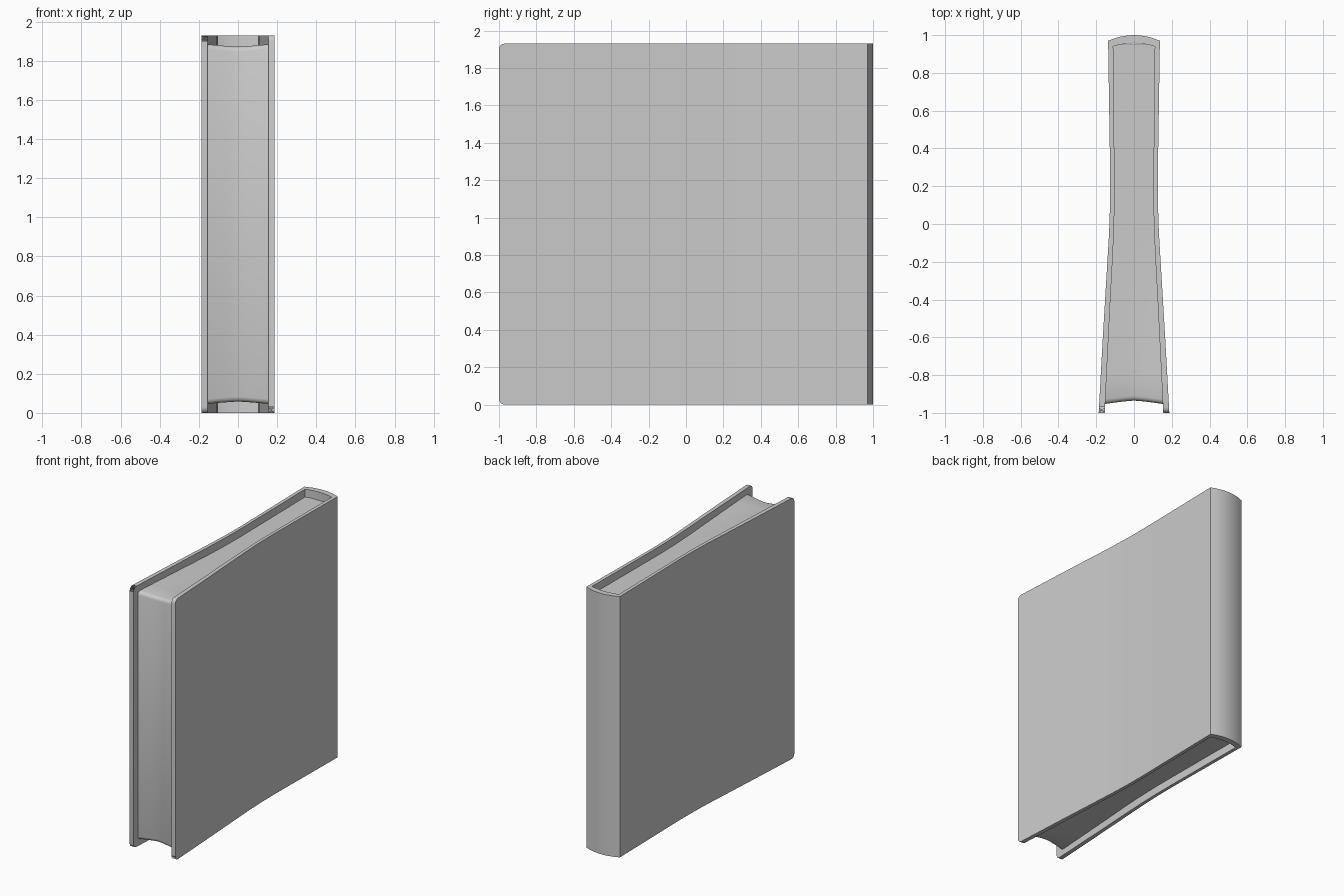
import bpy, bmesh

if "Cube" in bpy.data.objects:
    bpy.data.objects.remove(bpy.data.objects["Cube"])

HEIGHT = 1.93
# y, outer half width, inner half width, from fore edge to spine
STATIONS = [(-1.0, .187, .155), (-.8, .176, .145), (-.6, .165, .135), (-.4, .153, .125),
            (-.2, .141, .114), (-.05, .132, .107), (.1, .127, .103), (.25, .126, .103),
            (.45, .129, .105), (.7, .133, .107), (.97, .137, .110)]


def finish(bm, name):
    bmesh.ops.recalc_face_normals(bm, faces=bm.faces)
    mesh = bpy.data.meshes.new(name)
    bm.to_mesh(mesh)
    bm.free()
    obj = bpy.data.objects.new(name, mesh)
    bpy.context.collection.objects.link(obj)
    bpy.ops.object.select_all(action='DESELECT')
    obj.select_set(True)
    bpy.context.view_layer.objects.active = obj
    bpy.ops.object.shade_smooth_by_angle(angle=0.5)
    return obj


def inner_width(y):
    for (y0, _, a), (y1, _, b) in zip(STATIONS, STATIONS[1:]):
        if y <= y1:
            return a + (b - a) * (y - y0) / (y1 - y0)
    return STATIONS[-1][2]


# Cover: U-shaped outline with a rounded spine
def outline(column, spine_y, bulge):
    right = [(s[column], min(s[0], spine_y)) for s in STATIONS]
    w = right[-1][0]
    arc = [(w * t, spine_y + bulge * (1 - t * t)) for t in (.75, .5, .25, 0, -.25, -.5, -.75)]
    return right + arc + [(-x, y) for x, y in reversed(right)]


bm = bmesh.new()
rings = [[[bm.verts.new((x, y, z)) for x, y in pts] for z in (0, HEIGHT)]
         for pts in (outline(1, .97, .03), outline(2, .94, .017))]
(ob, ot), (ib, it) = rings
for a, b in ((ob, ot), (ib, it), (ob, ib), (ot, it)):
    for i in range(len(a) - 1):
        bm.faces.new((a[i], a[i + 1], b[i + 1], b[i]))
for i in (0, -1):
    bm.faces.new((ob[i], ot[i], it[i], ib[i]))
corners = [e for e in bm.edges if all(v.co.y < -.99 for v in e.verts)
           and abs(e.verts[0].co.z - e.verts[1].co.z) < .01]
bmesh.ops.bevel(bm, geom=corners, offset=.03, segments=4, profile=.5, affect='EDGES')
finish(bm, "cover")

# Page block: lofted across its thickness, hollowed at the fore edge
bm = bmesh.new()
loops = []
for k in range(-4, 5):
    u = k / 4
    side = abs(u) ** 1.3
    front = -.935 - .018 * side
    half = []
    for d, drop in ((0, .025), (.004, .012), (.012, .004), (.025, 0)):
        half.append((front + d, .907 + .012 * side - drop))
    for s in STATIONS[1:]:
        rise = max(0, min(1, (-.2 - s[0]) / .7))
        half.append((min(s[0], .95), .907 + .012 * side * rise))
    ring = [(y, h) for y, h in half] + [(y, -h) for y, h in reversed(half)]
    loops.append([bm.verts.new((u * (inner_width(y) + .002), y, HEIGHT / 2 + h)) for y, h in ring])
n = len(loops[0])
for a, b in zip(loops, loops[1:]):
    for i in range(n):
        j = (i + 1) % n
        bm.faces.new((a[i], a[j], b[j], b[i]))
# Side caps, hidden against the boards
for ring in (loops[0], loops[-1]):
    for i in range(n // 2 - 1):
        bm.faces.new((ring[i], ring[i + 1], ring[n - 2 - i], ring[n - 1 - i]))
finish(bm, "page_block")
